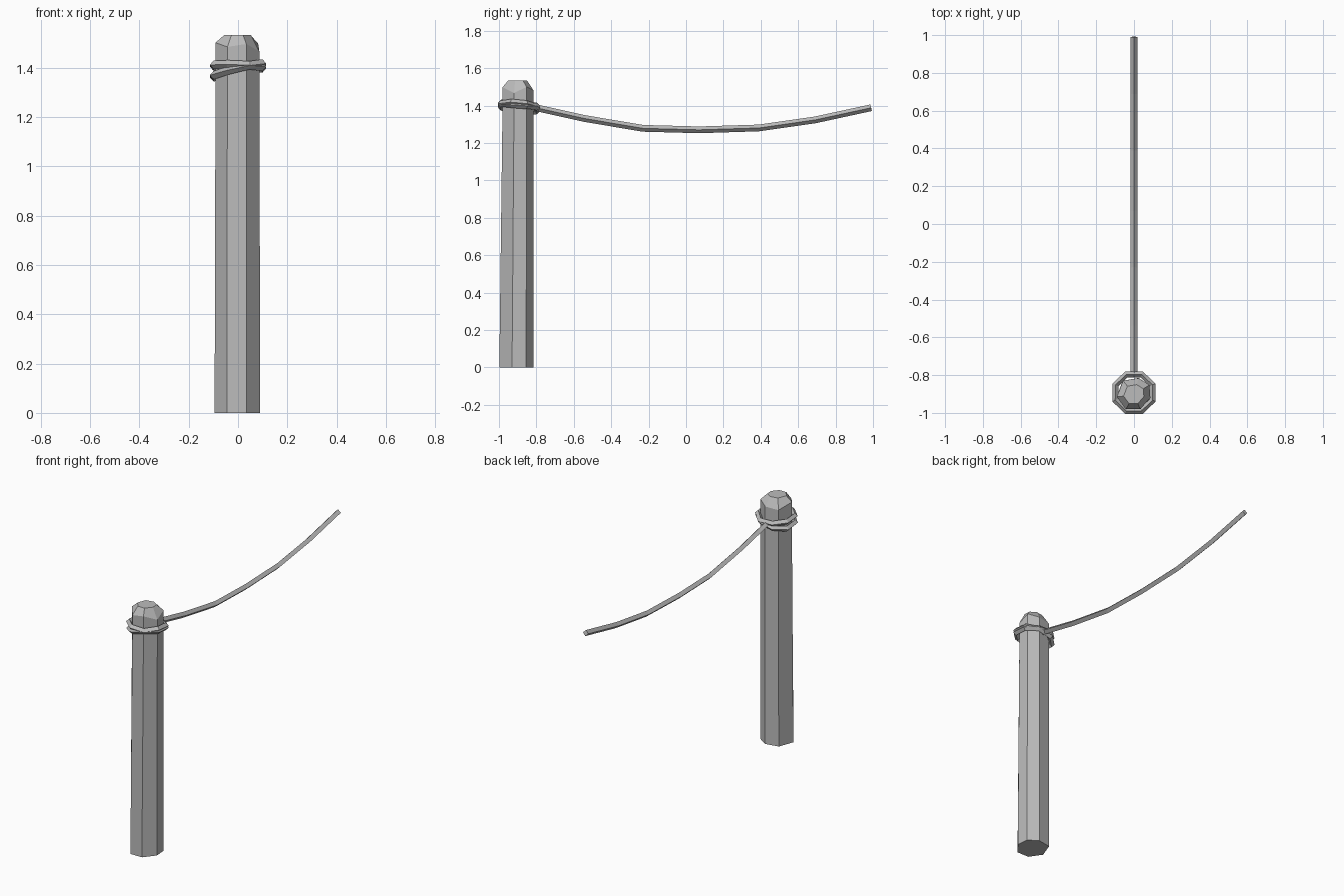
import bpy, bmesh, math
from mathutils import Vector

cube = bpy.data.objects.get("Cube")
if cube:
    bpy.data.objects.remove(cube)

POST_Y = -0.905

# One plain grey for everything
grey = bpy.data.materials.new("plain grey")
grey.use_nodes = True
grey.diffuse_color = (0.5, 0.5, 0.5, 1)
grey.node_tree.nodes["Principled BSDF"].inputs["Base Color"].default_value = (0.5, 0.5, 0.5, 1)


def skin(name, rings, closed=False):
    """Join successive rings of points with flat faces; cap the ends if open."""
    bm = bmesh.new()
    loops = [[bm.verts.new(p) for p in ring] for ring in rings]
    n = len(loops[0])
    pairs = list(zip(loops, loops[1:]))
    if closed:
        pairs.append((loops[-1], loops[0]))
    else:
        bm.faces.new(loops[0])
        bm.faces.new(loops[-1])
    for a, b in pairs:
        for i in range(n):
            j = (i + 1) % n
            bm.faces.new((a[i], a[j], b[j], b[i]))
    bmesh.ops.recalc_face_normals(bm, faces=bm.faces)
    mesh = bpy.data.meshes.new(name)
    bm.to_mesh(mesh)
    bm.free()
    mesh.materials.append(grey)
    obj = bpy.data.objects.new(name, mesh)
    bpy.context.scene.collection.objects.link(obj)
    return obj


def rope(name, path, radius, closed=False):
    """Sweep a diamond section along a path."""
    pts = [Vector(p) for p in path]
    rings = []
    for i, p in enumerate(pts):
        if closed:
            a, b = pts[i - 1], pts[(i + 1) % len(pts)]
        else:
            a, b = pts[max(i - 1, 0)], pts[min(i + 1, len(pts) - 1)]
        t = (b - a).normalized()
        side = t.cross(Vector((0, 0, 1))).normalized()
        up = side.cross(t)
        rings.append([p + side * radius, p + up * radius, p - side * radius, p - up * radius])
    return skin(name, rings, closed)


# Hewn post: uneven seven-sided section, slightly tapered
SECTION = [(-.045, -.093), (.035, -.093), (.09, -.025), (.085, .05),
           (.025, .09), (-.06, .075), (-.095, -.02)]


def section(z, sx, sy, dy=0.0, wobble=0.0):
    return [(x * sx, POST_Y + dy + y * sy, z + wobble * math.sin(2.4 * i))
            for i, (x, y) in enumerate(SECTION)]


skin("post", [section(0, 1, 1), section(1.40, .96, .9, .008)])

# Chipped, rounded top of the post
skin("post_top", [section(1.40, .96, .9, .008),
                  section(1.485, .96, .9, .008, .018),
                  section(1.534, .58, .55, .005)])


# Two octagonal rope loops that cross around the post
def loop(name, z, tilt_x, tilt_y):
    r = 0.104
    path = []
    for i in range(8):
        a = math.radians(22.5 + 45 * i)
        x, y = r * math.cos(a), r * math.sin(a)
        path.append((x * 1.03, y - .893, z + tilt_x * x + tilt_y * y))
    rope(name, path, 0.017, True)


loop("upper_loop", 1.405, -.04, -.08)
loop("lower_loop", 1.39, .25, -.1)

# Sagging rope
sag = [(-.81, 1.39), (-.54, 1.33), (-.23, 1.278), (.07, 1.27),
       (.39, 1.28), (.69, 1.323), (.99, 1.388)]
rope("hanging_rope", [(0, y, z) for y, z in sag], 0.018)
